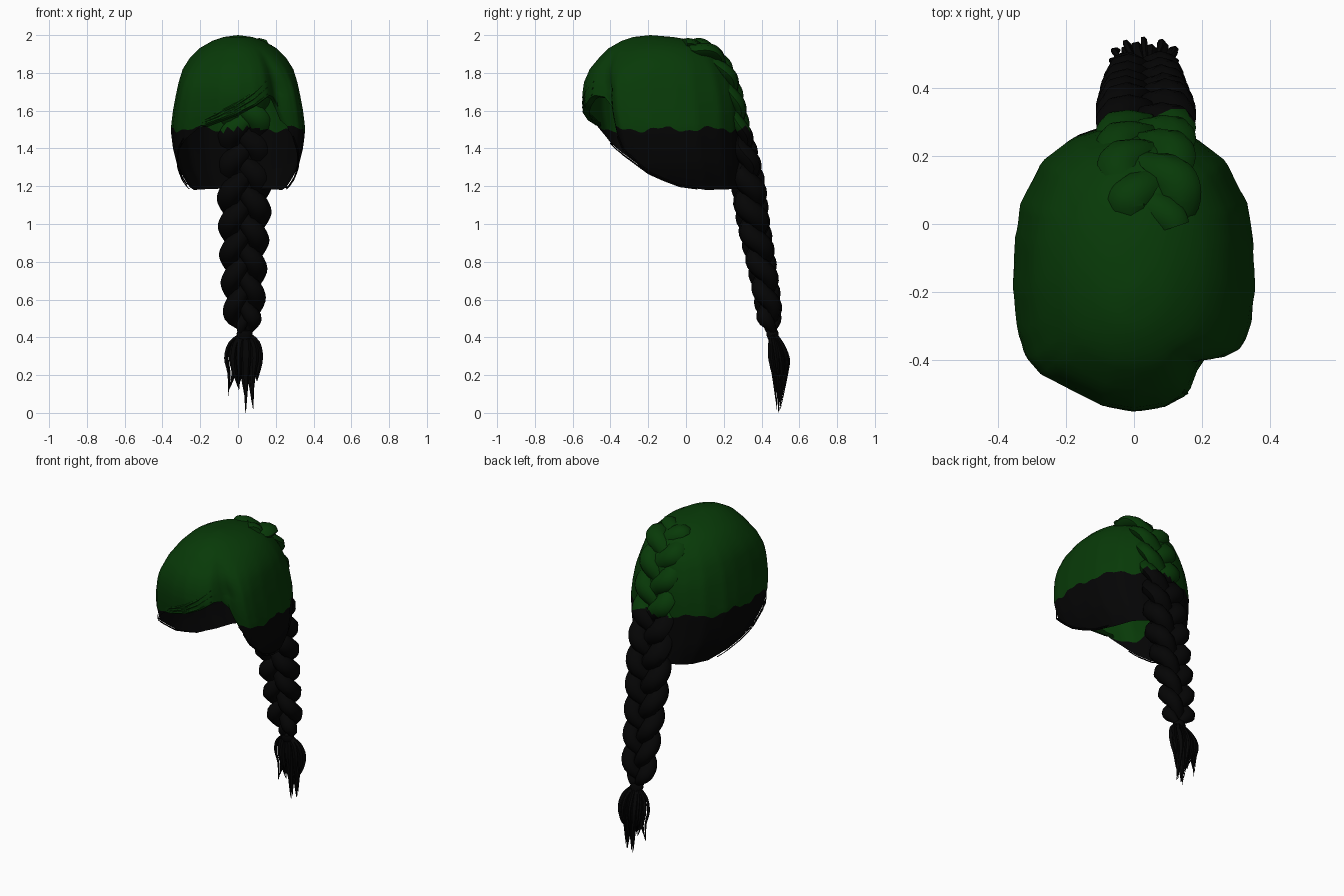
import bpy, bmesh, math, random
from mathutils import Vector

if "Cube" in bpy.data.objects:
    bpy.data.objects.remove(bpy.data.objects["Cube"])

random.seed(4)


def material(name, rgb):
    m = bpy.data.materials.new(name)
    m.diffuse_color = (*rgb, 1)
    m.use_nodes = True
    m.node_tree.nodes["Principled BSDF"].inputs["Base Color"].default_value = m.diffuse_color
    return m


GREEN = material("dark green", (0.0024, 0.042, 0.0024))
BLACK = material("black", (0.0014, 0.0014, 0.0015))


def dye_line(p):
    """Height of the uneven border between green and black."""
    a = math.atan2(p.x, -(p.y + 0.12))
    return 1.502 + 0.012 * math.sin(9 * a) + 0.007 * math.sin(23 * a + 1)


def finish(name, bm, limit=50):
    """Make an object; hair above the dye line is green, below is black."""
    for f in bm.faces:
        c = f.calc_center_median()
        f.material_index = 0 if c.z > dye_line(c) else 1
    me = bpy.data.meshes.new(name)
    bm.to_mesh(me)
    bm.free()
    me.materials.append(GREEN)
    me.materials.append(BLACK)
    ob = bpy.data.objects.new(name, me)
    bpy.context.collection.objects.link(ob)
    bpy.ops.object.select_all(action='DESELECT')
    ob.select_set(True)
    bpy.context.view_layer.objects.active = ob
    bpy.ops.object.shade_smooth_by_angle(angle=math.radians(limit))
    return ob


def spline(pts, t):
    """Catmull-Rom point at t in 0..1 through tuples of any length."""
    n = len(pts) - 1
    u = min(max(t, 0), 1) * n
    i = min(int(u), n - 1)
    u -= i
    a, b, c, d = (pts[min(max(i + k, 0), n)] for k in (-1, 0, 1, 2))
    return [0.5 * (2 * q + (r - p) * u + (2 * p - 5 * q + 4 * r - s) * u * u
                   + (3 * q - p - 3 * r + s) * u ** 3)
            for p, q, r, s in zip(a, b, c, d)]


def lookup(table, x):
    """Linear interpolation in rows sorted by their first value."""
    for a, b in zip(table, table[1:]):
        if x <= b[0]:
            k = max(0, (x - a[0]) / (b[0] - a[0]))
            return [p + (q - p) * k for p, q in zip(a[1:], b[1:])]
    return list(table[-1][1:])


def tube(bm, path, radii, sides=8, flat=1.0):
    """Sweep an oval section along a path and close both ends."""
    rings = []
    for i, p in enumerate(path):
        t = (path[min(i + 1, len(path) - 1)] - path[max(i - 1, 0)]).normalized()
        side = (Vector((1, 0, 0)) - t * t.x).normalized()
        nor = t.cross(side) * (flat[i] if isinstance(flat, list) else flat)
        rings.append([bm.verts.new(p + radii[i] * (side * math.cos(a) + nor * math.sin(a)))
                      for a in (2 * math.pi * k / sides for k in range(sides))])
    for r, s in zip(rings, rings[1:]):
        for k in range(sides):
            j = (k + 1) % sides
            bm.faces.new((r[k], r[j], s[j], s[k]))
    bm.faces.new(rings[0][::-1])
    bm.faces.new(rings[-1])


# Cap sections: height, front y, back y, half width
SECTIONS = [(1.18, -0.39, 0.30, 0.25), (1.30, -0.45, 0.295, 0.32), (1.40, -0.50, 0.29, 0.345),
            (1.50, -0.525, 0.288, 0.357), (1.60, -0.545, 0.285, 0.345), (1.68, -0.55, 0.275, 0.33),
            (1.75, -0.54, 0.255, 0.315), (1.82, -0.51, 0.23, 0.293), (1.88, -0.46, 0.19, 0.255),
            (1.93, -0.41, 0.14, 0.205), (1.97, -0.34, 0.05, 0.135), (1.99, -0.28, -0.07, 0.075),
            (2.00, -0.19, -0.19, 0.0)]
# Half outline from above: angle from the front, share of half width, share of depth
OUTLINE = [(0, 0, 0), (15, 0.28, 0.018), (30, 0.56, 0.075), (42, 0.80, 0.126), (52, 0.91, 0.18),
           (65, 0.967, 0.275), (85, 1, 0.42), (105, 0.98, 0.60), (120, 0.935, 0.72),
           (140, 0.756, 0.874), (155, 0.504, 0.958), (167, 0.28, 0.99), (180, 0, 1)]
# Lower edge of the cap: angle from the front in degrees, height
EDGE = [(-180, 1.19), (-120, 1.18), (-97, 1.20), (-72, 1.27), (-50, 1.40), (-30, 1.515), (-15, 1.55),
        (0, 1.585), (15, 1.63), (29, 1.69), (33, 1.62), (39, 1.50), (50, 1.40), (72, 1.27),
        (97, 1.20), (120, 1.18), (180, 1.19)]
# Setback of the side hair behind the parting
SETBACK = [(-180, 0), (26, 0), (32, 0.085), (38, 0.065), (52, 0.03), (66, 0.01), (85, 0), (180, 0)]


def cap_point(deg, z, inset=0.0):
    front, back, w = lookup(SECTIONS, z)
    a = math.radians(deg)
    nx, ny = lookup(OUTLINE, abs(deg))
    # Sections become plain ovals towards the crown
    k = min(1, max(0, (z - 1.72) / 0.23))
    nx += (abs(math.sin(a)) - nx) * k
    ny += ((1 - math.cos(a)) / 2 - ny) * k
    x = w * math.copysign(nx, a)
    y = front + (back - front) * ny
    y += lookup(SETBACK, deg)[0] * min(1, max(0, (1.92 - z) / 0.2))
    v = Vector((x, y, z))
    return v + (Vector((0, (front + back) / 2, z)) - v) * inset


def build_cap():
    bm = bmesh.new()
    degs = [-180 + 3 * i for i in range(120)]
    upper = [1.997, 1.99, 1.97, 1.95, 1.93, 1.905, 1.88, 1.85, 1.82, 1.785, 1.75, 1.715]
    pole = bm.verts.new((0, -0.19, 2.0))
    cols = []
    for d in degs:
        end = lookup(EDGE, d)[0]
        # Rows stop at the dye line on the way down
        dye = dye_line(cap_point(d, 1.5))
        low = [1.715 + (max(end, dye) - 1.715) * k / 6 for k in range(1, 7)]
        if end < dye:
            low += [dye + (end - dye) * k / 7 for k in range(1, 8)]
        col = [bm.verts.new(cap_point(d, z)) for z in upper + low]
        if end >= dye:  # rolled-under fringe lip
            col.append(bm.verts.new(cap_point(d, end - 0.01, 0.07)))
        cols.append(col)
    for i, a in enumerate(cols):
        b = cols[(i + 1) % len(cols)]
        bm.faces.new((pole, a[0], b[0]))
        for k in range(min(len(a), len(b)) - 1):
            bm.faces.new((a[k], a[k + 1], b[k + 1], b[k]))
    bmesh.ops.recalc_face_normals(bm, faces=bm.faces)
    finish("hair_cap", bm, 60)


build_cap()

# Fine fringe locks sweeping along the front edge and up to the parting
bm = bmesh.new()
for k in range(3):
    path, rad = [], []
    for i in range(17):
        t = i / 16
        d = -34 + 60 * t
        z = max(lookup(EDGE, d)[0], 1.51) + 0.01 + 0.026 * k * (0.3 + t)
        path.append(cap_point(d, z, 0.01))
        rad.append(0.003 + 0.006 * math.sin(math.pi * t))
    tube(bm, path, rad, 6)
finish("fringe_locks", bm)

# Fine loose hairs along both lower sides
bm = bmesh.new()
for s in (-1, 1):
    for k in range(7):
        off = random.uniform(0.0, 0.018)
        a0, a1 = random.uniform(42, 58), random.uniform(90, 115)
        path = []
        for i in range(10):
            d = s * (a0 + (a1 - a0) * i / 9)
            p = cap_point(d, lookup(EDGE, d)[0] + 0.015, -0.015)
            path.append(p - Vector((0, 0, off)))
        tube(bm, path, [0.003] * 10, 4)
finish("loose_side_hairs", bm)

# Braid centre line from the crown, down the back of the head, to the tie
SPINE = [(0.07, -0.01, 1.945), (0.05, 0.10, 1.92), (0.035, 0.185, 1.84), (0.035, 0.245, 1.70),
         (0.035, 0.285, 1.52), (0.035, 0.315, 1.36), (0.035, 0.332, 1.2), (0.033, 0.355, 1.02),
         (0.03, 0.39, 0.84), (0.03, 0.425, 0.64), (0.035, 0.455, 0.42)]
STEPS = 150
centre = [Vector(spline(SPINE, i / STEPS)) for i in range(STEPS + 1)]
length = [0.0]
for a, b in zip(centre, centre[1:]):
    length.append(length[-1] + (b - a).length)

for strand in range(3):
    bm = bmesh.new()
    path, rad, flats = [], [], []
    for i, p in enumerate(centre):
        t = (centre[min(i + 1, STEPS)] - centre[max(i - 1, 0)]).normalized()
        nor = t.cross(Vector((1, 0, 0))).normalized()
        ph = 2 * math.pi * (length[i] / 0.46 + strand / 3)
        left = length[-1] - length[i]
        size = min(1, 0.3 + left / 0.12) * (0.72 + 0.28 * min(1, left / 0.7))
        size *= min(1, 0.7 + length[i] / 0.25)
        hang = min(1, max(0, (1.5 - p.z) / 0.3))  # flat on the head, full where it hangs
        depth = 0.018 + 0.018 * hang
        path.append(p + Vector((0.082 * size * math.sin(ph), 0, 0)) + nor * depth * size * math.sin(2 * ph))
        rad.append(size * (0.048 + 0.017 * abs(math.sin(ph))))
        flats.append(0.6 + 0.35 * hang)
    tube(bm, path, rad, 8, flats)
    finish(f"braid_strand_{strand + 1}", bm)

# Hair tie
bm = bmesh.new()
tube(bm, [Vector((0.035, 0.452, 0.44)), Vector((0.035, 0.457, 0.42)), Vector((0.035, 0.462, 0.395))],
     [0.036, 0.043, 0.036], 10, 0.8)
finish("braid_tie", bm)

# Loose tail: tapered locks that bulge below the tie and gather in a few tips
TIPS = [(-0.05, 0.09), (0.005, 0.12), (0.042, 0.01), (0.08, 0.02), (0.1, 0.16)]
bm = bmesh.new()
for k in range(30):
    a = 2.4 * k
    out = 0.35 + 0.65 * (k % 5) / 4
    dx, dy = math.cos(a) * out, math.sin(a) * out
    tx, tz = TIPS[min(4, int((dx + 1) * 2.5))]
    tz = tz if k < 6 else tz + random.uniform(0, 0.08)
    pts = [(0.035 + 0.02 * dx, 0.46 + 0.015 * dy, 0.42),
           (0.035 + 0.08 * dx, 0.475 + 0.035 * dy, 0.37),
           (0.033 + 0.1 * dx, 0.49 + 0.053 * dy, 0.29),
           (0.033 + 0.085 * dx, 0.495 + 0.042 * dy, 0.21),
           (tx, 0.49 + 0.012 * dy, tz)]
    r = 0.009 if out > 0.9 else 0.017
    path = [Vector(spline(pts, i / 12)) for i in range(13)]
    tube(bm, path, [0.001 + r * math.sin(math.pi * (0.15 + 0.85 * i / 12)) for i in range(13)], 5, 0.7)
tube(bm, [Vector((0.04, 0.49, z)) for z in (0.2, 0.1, 0.0)], [0.014, 0.009, 0.001], 5)
finish("braid_tail", bm)
